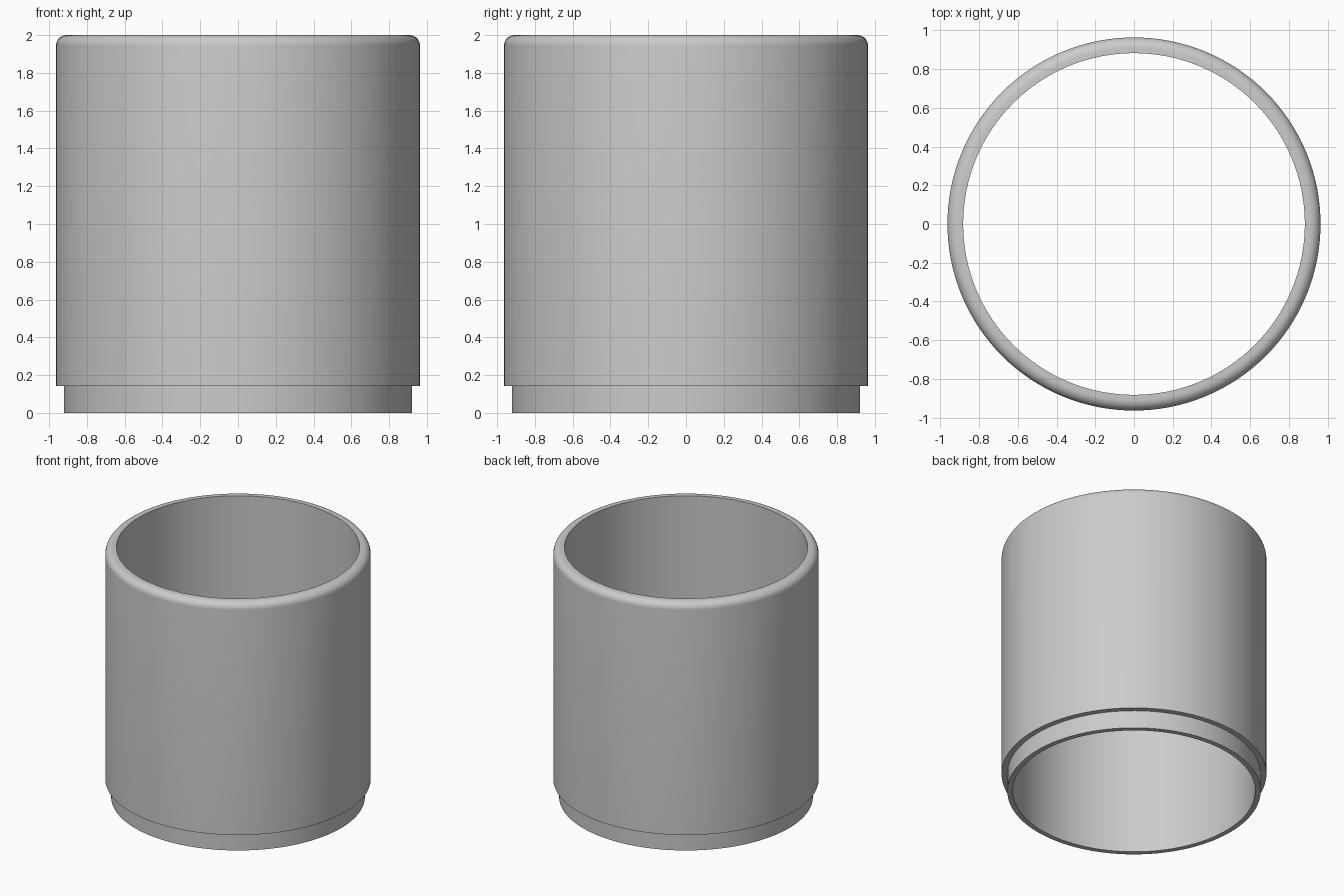
import bpy
import bmesh
import math
from mathutils import Vector

SEGMENTS = 128
OUTER, FOOT, INNER = 0.963, 0.921, 0.882
HEIGHT, STEP, FILLET = 2.0, 0.143, 0.055

cube = bpy.data.objects.get("Cube")
if cube:
    bpy.data.objects.remove(cube, do_unlink=True)

# Plain grey material
grey = bpy.data.materials.new("grey")
grey.use_nodes = True
colour = (0.6, 0.6, 0.6, 1)
grey.diffuse_color = colour
grey.node_tree.nodes["Principled BSDF"].inputs["Base Color"].default_value = colour

# Wall section: foot, step, outer wall, rounded rim, bore
profile = [(INNER, 0), (FOOT, 0), (FOOT, STEP), (OUTER, STEP)]
for i in range(9):
    a = math.radians(90) * i / 8
    profile.append((OUTER - FILLET + FILLET * math.cos(a),
                    HEIGHT - FILLET + FILLET * math.sin(a)))
profile.append((INNER, HEIGHT))

# Revolve the section into an open sleeve
bm = bmesh.new()
verts = [bm.verts.new((r, 0, z)) for r, z in profile]
edges = [bm.edges.new((v, verts[(i + 1) % len(verts)])) for i, v in enumerate(verts)]
bmesh.ops.spin(bm, geom=verts + edges, cent=Vector(), axis=(0, 0, 1),
               angle=math.tau, steps=SEGMENTS, use_merge=True)
bmesh.ops.remove_doubles(bm, verts=bm.verts, dist=0.0001)
bmesh.ops.recalc_face_normals(bm, faces=bm.faces)
mesh = bpy.data.meshes.new("sleeve")
bm.to_mesh(mesh)
bm.free()
mesh.materials.append(grey)

sleeve = bpy.data.objects.new("sleeve", mesh)
bpy.context.collection.objects.link(sleeve)
bpy.ops.object.select_all(action="DESELECT")
sleeve.select_set(True)
bpy.context.view_layer.objects.active = sleeve
bpy.ops.object.shade_smooth_by_angle(angle=math.radians(30))
